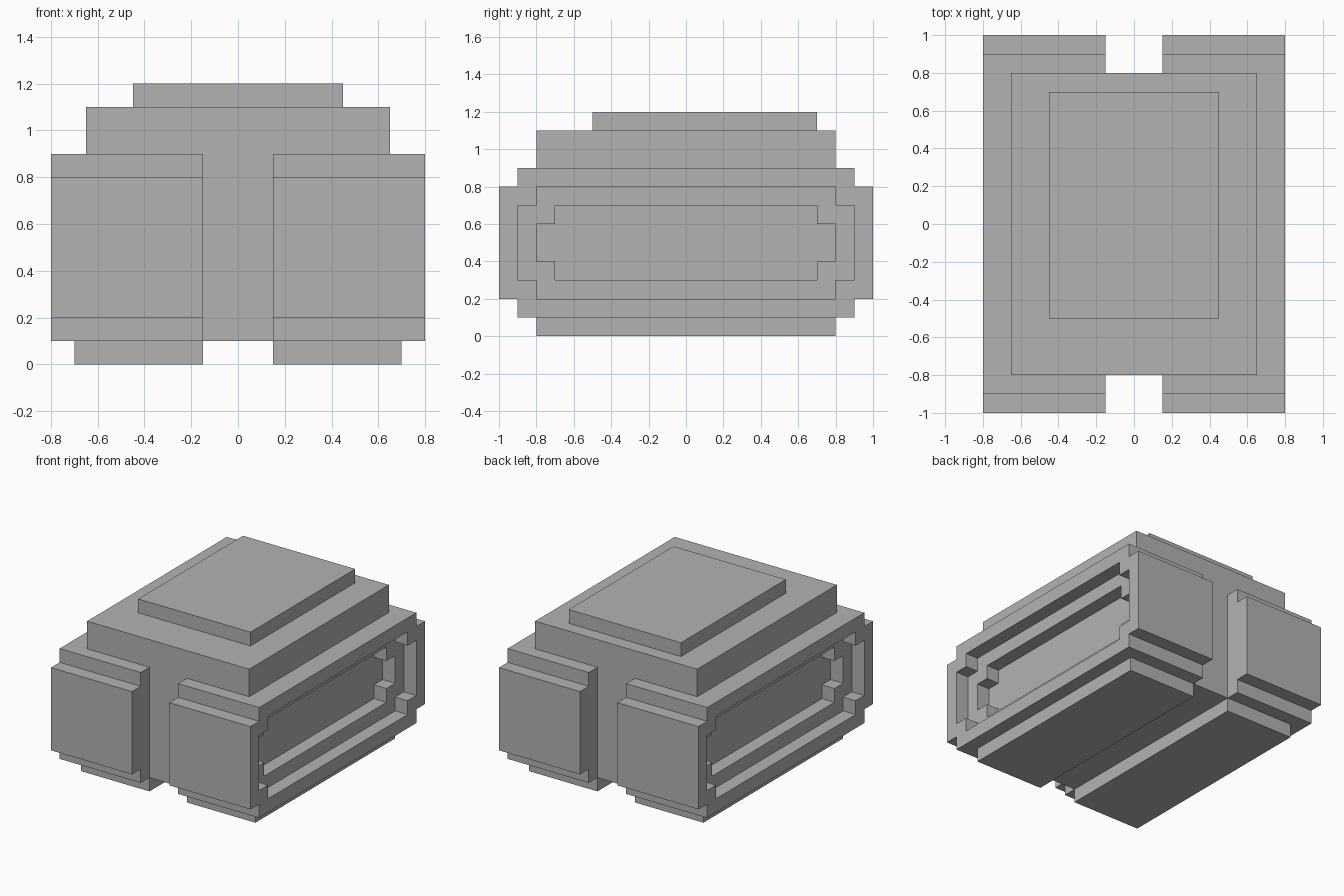
import bpy
import bmesh
from mathutils import Vector

cube = bpy.data.objects.get("Cube")
if cube:
    bpy.data.objects.remove(cube, do_unlink=True)

grey = bpy.data.materials.new("plain_grey")
grey.use_nodes = True
grey.diffuse_color = (0.45, 0.45, 0.45, 1)
grey.node_tree.nodes["Principled BSDF"].inputs["Base Color"].default_value = grey.diffuse_color


def stepped(steps):
    """Symmetric outline from (half width, bottom, top) bands, lowest first."""
    right = []
    for half, low, high in steps:
        right += [(half, low), (half, high)]
    return right + [(-w, z) for w, z in reversed(right)]


def prism(name, outline, axis, start, end):
    """Extrude a (width, height) outline along the x or y axis."""
    bm = bmesh.new()

    def place(w, z):
        return (start, w, z) if axis == "x" else (w, start, z)

    face = bm.faces.new([bm.verts.new(place(w, z)) for w, z in outline])
    shift = Vector((end - start, 0, 0)) if axis == "x" else Vector((0, end - start, 0))
    made = bmesh.ops.extrude_face_region(bm, geom=[face])["geom"]
    moved = [v for v in made if isinstance(v, bmesh.types.BMVert)]
    bmesh.ops.translate(bm, verts=moved, vec=shift)
    bmesh.ops.recalc_face_normals(bm, faces=bm.faces)
    mesh = bpy.data.meshes.new(name)
    bm.to_mesh(mesh)
    bm.free()
    mesh.materials.append(grey)
    obj = bpy.data.objects.new(name, mesh)
    bpy.context.collection.objects.link(obj)
    return obj


def carve(obj, cutter):
    """Cut the cutter out of the object, then discard the cutter."""
    cutter.hide_render = True
    mod = obj.modifiers.new("recess", "BOOLEAN")
    mod.operation = "DIFFERENCE"
    mod.solver = "EXACT"
    mod.object = cutter
    bpy.context.view_layer.objects.active = obj
    bpy.ops.object.modifier_apply(modifier=mod.name)
    bpy.data.objects.remove(cutter, do_unlink=True)


# Hull: narrow keel between the tracks, wide deck above them
prism("hull", stepped([(0.2, 0.1, 0.85), (0.65, 0.85, 1.1)]), "y", -0.8, 0.8)

# Raised hatch plate, set towards the back
prism("roof_plate", stepped([(0.45, 1.1, 1.2)]), "y", -0.5, 0.7)

# Outlines of the track pod and of its two nested side recesses
pod = stepped([(0.9, 0.1, 0.2), (1.0, 0.2, 0.8), (0.9, 0.8, 0.9)])
outer_recess = stepped([(0.8, 0.2, 0.3), (0.9, 0.3, 0.7), (0.8, 0.7, 0.8)])
inner_recess = stepped([(0.7, 0.3, 0.4), (0.8, 0.4, 0.6), (0.7, 0.6, 0.7)])

for side, s in (("left", 1), ("right", -1)):
    # Track pod with a two-step recess in its outer side
    track = prism(side + "_track", pod, "x", s * 0.15, s * 0.8)
    carve(track, prism("outer_cutter", outer_recess, "x", s * 0.7, s * 0.9))
    carve(track, prism("inner_cutter", inner_recess, "x", s * 0.6, s * 0.9))

    # Ground tread under the pod
    prism(side + "_tread", stepped([(0.8, 0.0, 0.1)]), "x", s * 0.15, s * 0.7)
